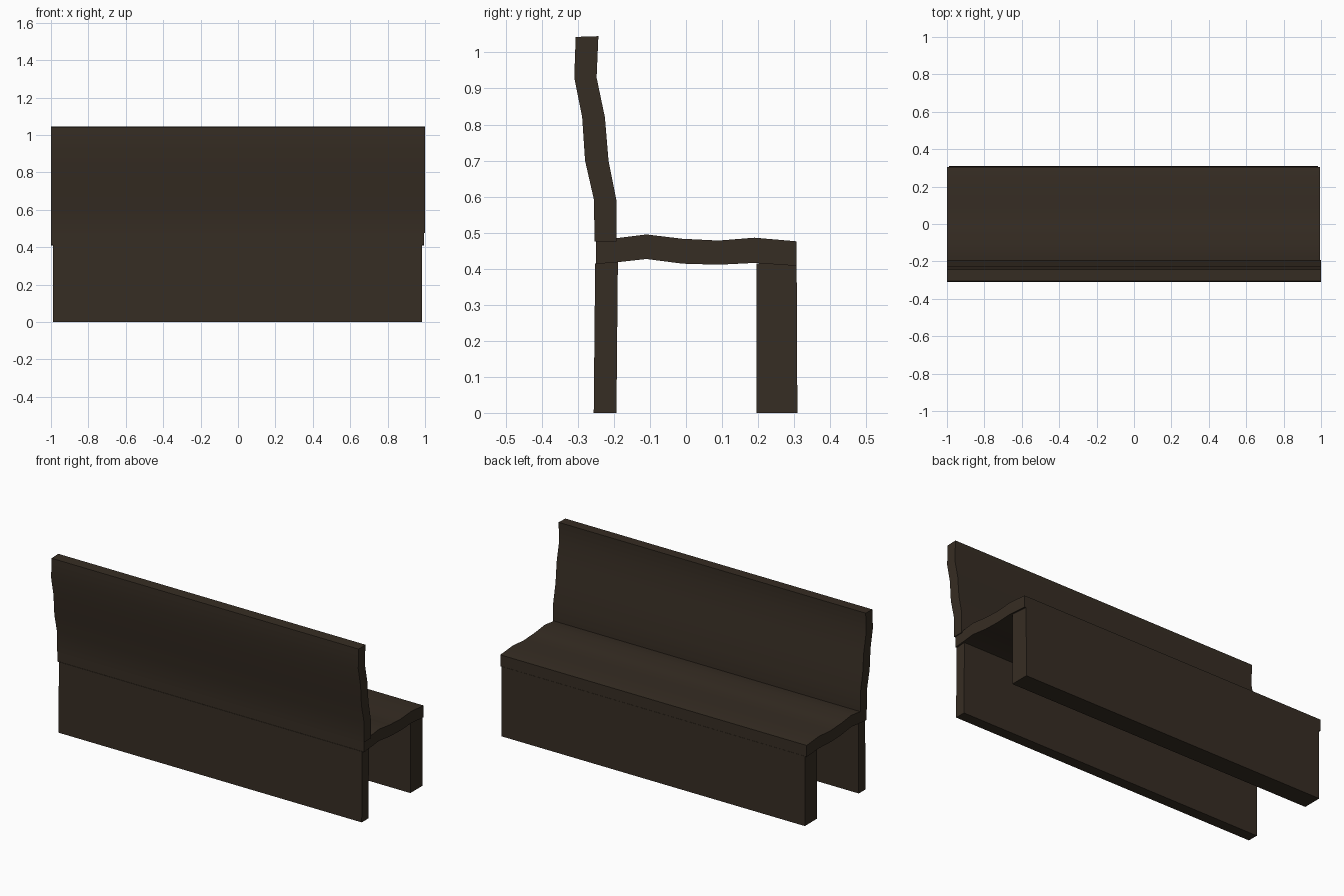
import bpy
import bmesh

if "Cube" in bpy.data.objects:
    bpy.data.objects.remove(bpy.data.objects["Cube"], do_unlink=True)

wood = bpy.data.materials.new("dark brown wood")
wood.use_nodes = True
colour = (0.037, 0.026, 0.017, 1)
wood.diffuse_color = colour
wood.node_tree.nodes["Principled BSDF"].inputs["Base Color"].default_value = colour


def plank(name, side_a, side_b, x0, x1):
    """Sweep a (y, z) cross-section, given as two matching edges, along x."""
    bm = bmesh.new()
    rows = [[[bm.verts.new((x, y, z)) for y, z in side] for side in (side_a, side_b)]
            for x in (x0, x1)]
    (a0, b0), (a1, b1) = rows
    for i in range(len(side_a) - 1):
        j = i + 1
        for quad in ((a0[i], a0[j], a1[j], a1[i]), (b0[i], b0[j], b1[j], b1[i]),
                     (a0[i], a0[j], b0[j], b0[i]), (a1[i], a1[j], b1[j], b1[i])):
            bm.faces.new(quad)
    for k in (0, -1):
        bm.faces.new((a0[k], b0[k], b1[k], a1[k]))
    bmesh.ops.recalc_face_normals(bm, faces=bm.faces)
    mesh = bpy.data.meshes.new(name)
    bm.to_mesh(mesh)
    bm.free()
    mesh.materials.append(wood)
    obj = bpy.data.objects.new(name, mesh)
    bpy.context.collection.objects.link(obj)
    bpy.ops.object.select_all(action="DESELECT")
    obj.select_set(True)
    bpy.context.view_layer.objects.active = obj
    bpy.ops.object.shade_smooth_by_angle()


# Wavy seat: top edge, then underside
plank("seat",
      [(-.25, .475), (-.19, .485), (-.11, .495), (-.01, .483), (.09, .478), (.19, .486), (.306, .476)],
      [(-.25, .413), (-.19, .418), (-.11, .427), (-.01, .414), (.09, .411), (.19, .416), (.306, .408)],
      -1, .995)

# Wavy backrest: outer edge, then the edge facing the seat
plank("backrest",
      [(-.254, .475), (-.255, .59), (-.28, .7), (-.288, .82), (-.31, .93), (-.306, 1.043)],
      [(-.193, .475), (-.193, .59), (-.215, .7), (-.225, .82), (-.248, .93), (-.243, 1.045)],
      -1, 1)

# Solid panel legs running the full length
plank("backrest_side_leg", [(-.256, 0), (-.252, .415)], [(-.193, 0), (-.189, .418)], -.99, .985)
plank("seat_edge_leg", [(.196, 0), (.196, .415)], [(.309, 0), (.307, .41)], -.99, .985)
